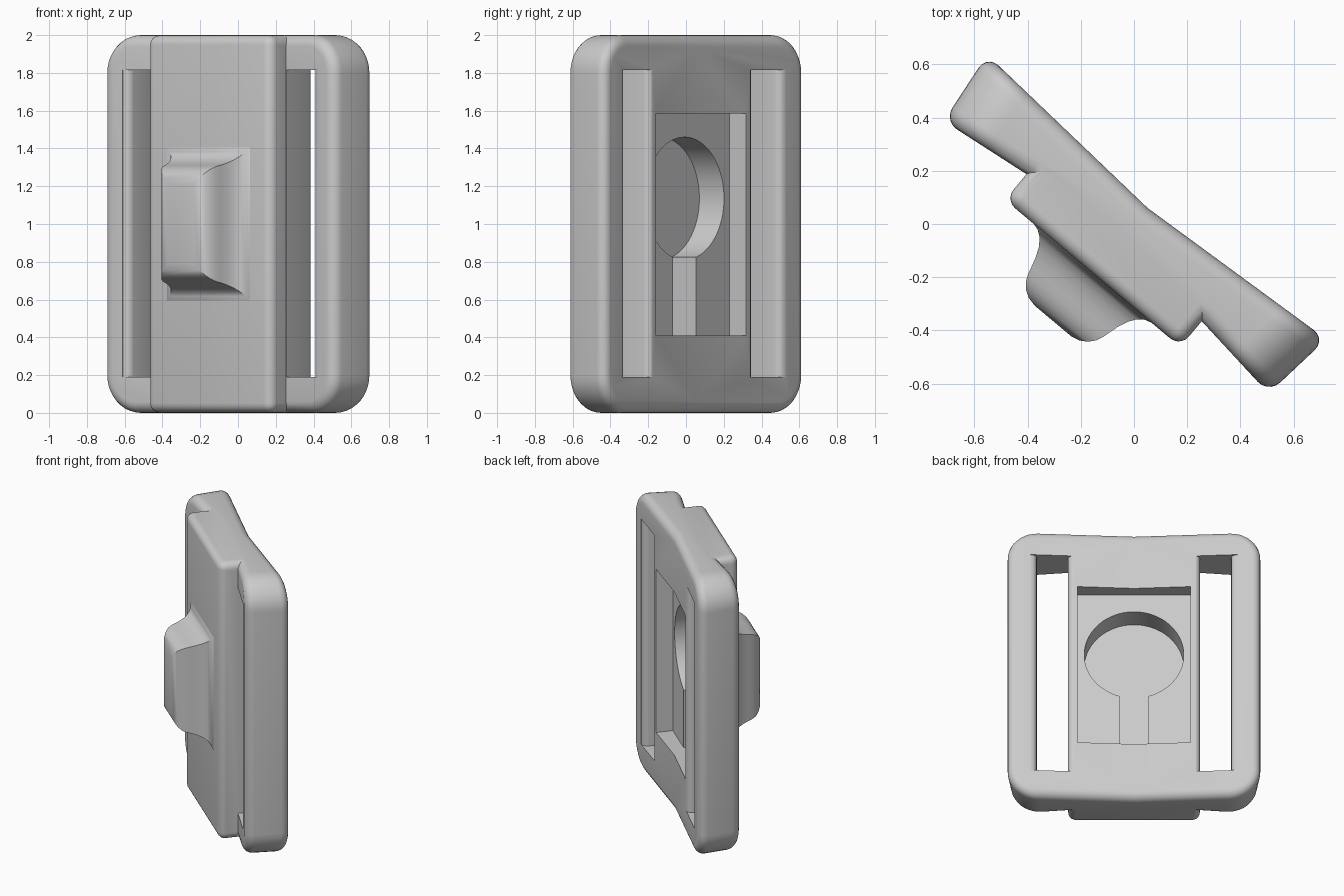
import bpy, bmesh, math
from mathutils import Matrix

cube = bpy.data.objects.get("Cube")
if cube:
    bpy.data.objects.remove(cube, do_unlink=True)

TURN = Matrix.Rotation(math.radians(-40), 4, 'Z')

grey = bpy.data.materials.new("light grey plastic")
grey.use_nodes = True
grey.diffuse_color = (0.6, 0.6, 0.6, 1)
grey.node_tree.nodes["Principled BSDF"].inputs["Base Color"].default_value = (0.6, 0.6, 0.6, 1)


def add_object(name, bm):
    bmesh.ops.recalc_face_normals(bm, faces=bm.faces)
    mesh = bpy.data.meshes.new(name)
    bm.to_mesh(mesh)
    bm.free()
    mesh.materials.append(grey)
    ob = bpy.data.objects.new(name, mesh)
    bpy.context.collection.objects.link(ob)
    ob.matrix_world = TURN
    return ob


def prism(profile, z0, z1):
    """Extrude a plan outline upwards."""
    bm = bmesh.new()
    face = bm.faces.new([bm.verts.new((x, y, z0)) for x, y in profile])
    up = bmesh.ops.extrude_face_region(bm, geom=[face])["geom"]
    bmesh.ops.translate(bm, vec=(0, 0, z1 - z0),
                        verts=[g for g in up if isinstance(g, bmesh.types.BMVert)])
    return bm


def box(x0, x1, y0, y1, z0, z1):
    return prism([(x0, y0), (x1, y0), (x1, y1), (x0, y1)], z0, z1)


def apply(ob, kind, **settings):
    mod = ob.modifiers.new(kind, kind)
    for key, value in settings.items():
        setattr(mod, key, value)
    bpy.context.view_layer.objects.active = ob
    bpy.ops.object.modifier_apply(modifier=mod.name)


def combine(ob, other, operation):
    apply(ob, 'BOOLEAN', object=other, operation=operation, solver='EXACT')
    bpy.data.objects.remove(other, do_unlink=True)


def smooth(ob):
    bpy.ops.object.select_all(action='DESELECT')
    ob.select_set(True)
    bpy.context.view_layer.objects.active = ob
    bpy.ops.object.shade_smooth_by_angle(angle=math.radians(30))


# Slightly bent plate with round corners and soft edges
half = [(0.832, 0.133), (0.797, -0.163), (0.42, -0.115)]
outline = [(0, 0.079)] + half + [(-x, y) for x, y in reversed(half)]
bm = prism(outline, 0, 2)
corners = [e for e in bm.edges
           if all(abs(v.co.x) > 0.7 for v in e.verts)
           and abs(e.verts[0].co.z - e.verts[1].co.z) < 0.01
           and e.verts[0].co.x * e.verts[1].co.x > 0]
bmesh.ops.bevel(bm, geom=corners, offset=0.2, segments=10, profile=0.5, affect='EDGES')
plate = add_object("buckle_plate", bm)
apply(plate, 'BEVEL', width=0.06, segments=5, limit_method='ANGLE', angle_limit=math.radians(40))

# Raised block across the middle of the front
block = add_object("front_block", box(-0.43, 0.43, -0.242, 0.03, 0.002, 1.998))
apply(block, 'BEVEL', width=0.05, segments=5, limit_method='ANGLE')
combine(plate, block, 'UNION')


def rounded_wall(x, side, r, back, front):
    """Wall of a strap slot, flaring outwards at the back and front faces."""
    arc = [i * math.pi / 8 for i in range(5)]
    wall = [(x + side * r * (1 - math.sin(a)), back - r * (1 - math.cos(a))) for a in arc]
    wall = [(x + side * r, back + 0.1)] + wall
    if front is None:
        return wall + [(x, -0.4)]
    wall += [(x + side * r * (1 - math.cos(a)), front + r * (1 - math.sin(a))) for a in arc]
    return wall + [(x + side * r, -0.4)]


# Strap slots with rounded bars
slot = rounded_wall(0.432, -1, 0.04, 0.107, None) + rounded_wall(0.635, 1, 0.04, 0.12, -0.143)[::-1]
for side in (1, -1):
    cutter = add_object("strap_slot_cutter", prism([(side * x, y) for x, y in slot], 0.19, 1.815))
    combine(plate, cutter, 'DIFFERENCE')

# Rectangular recess in the back, with a keyhole pocket in its floor
combine(plate, add_object("recess_cutter", box(-0.37, 0.37, -0.01, 0.4, 0.41, 1.585)), 'DIFFERENCE')
start = math.asin(0.095 / 0.325)
angles = [start + (2 * math.pi - 2 * start) * i / 56 for i in range(57)]
keyhole = [(0.325 * math.sin(a), 1.135 - 0.325 * math.cos(a)) for a in angles]
keyhole += [(-0.095, 0.41), (0.095, 0.41)]
bm = prism([(x, -z) for x, z in keyhole], -0.18, 0.05)
bm.transform(Matrix.Rotation(math.radians(90), 4, 'X') @ Matrix.Scale(-1, 4, (0, 0, 1)))
bm.transform(Matrix.Scale(-1, 4, (0, 0, 1)))
combine(plate, add_object("keyhole_cutter", bm), 'DIFFERENCE')
smooth(plate)

# Push button: mitred rectangular rings, flared at the foot and rounded at the top
rings = [(0.3, -0.23), (0.285, -0.243), (0.262, -0.25), (0.238, -0.268), (0.218, -0.297),
         (0.202, -0.335), (0.192, -0.37), (0.184, -0.4), (0.172, -0.427), (0.152, -0.45),
         (0.125, -0.467), (0.09, -0.475)]
bm = bmesh.new()
loops = []
for w, y in rings:
    h = w + 0.12
    loops.append([bm.verts.new((sx * w, y, 1 + sz * h))
                  for sx, sz in ((-1, -1), (1, -1), (1, 1), (-1, 1))])
for a, b in zip(loops, loops[1:]):
    for i in range(4):
        j = (i + 1) % 4
        bm.faces.new((a[i], a[j], b[j], b[i]))
bm.faces.new(loops[0])
bm.faces.new(loops[-1])
smooth(add_object("push_button", bm))
